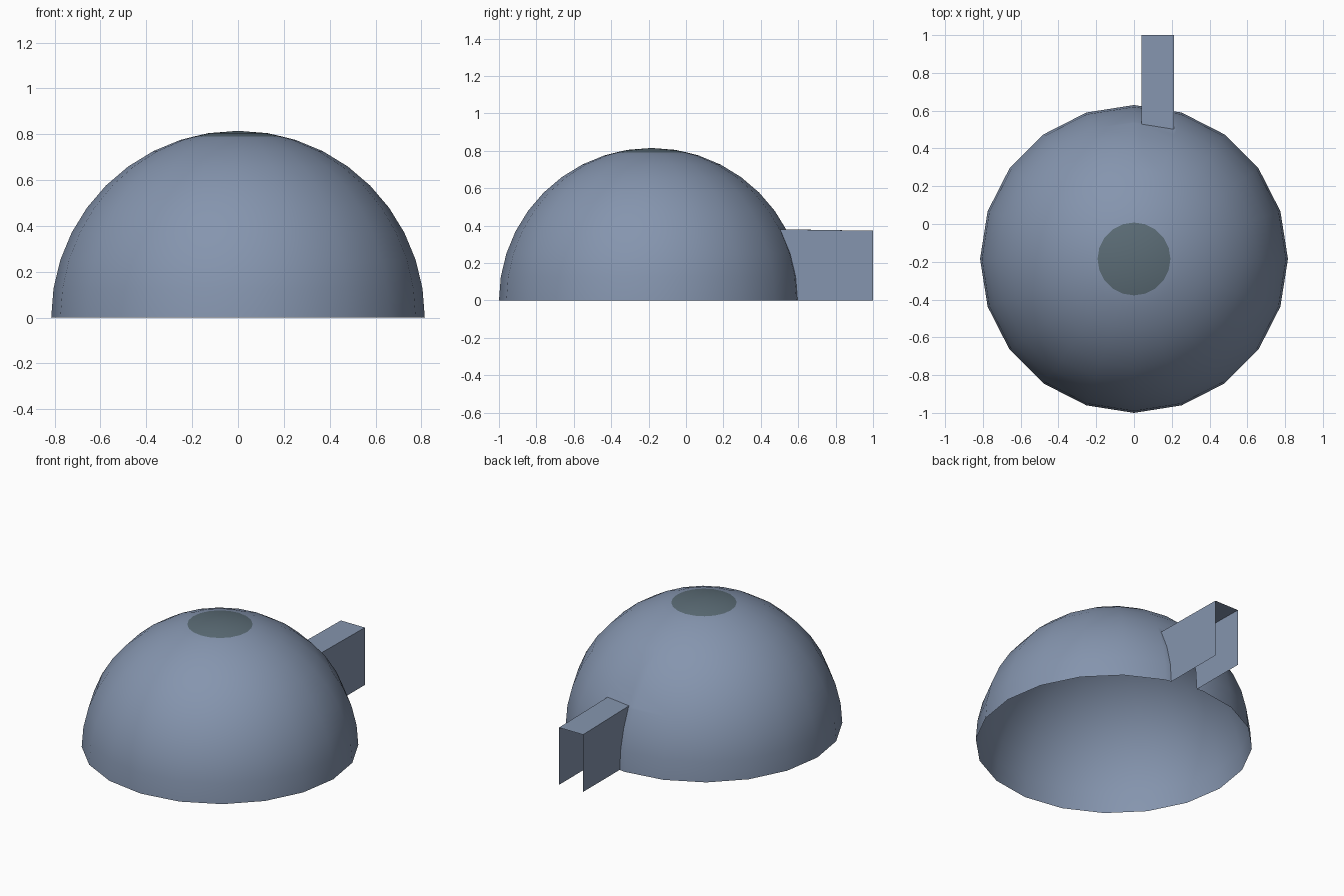
import bpy, bmesh, math
from mathutils import Vector

if "Cube" in bpy.data.objects:
    bpy.data.objects.remove(bpy.data.objects["Cube"])

R, CY, SEG = 0.815, -0.185, 20            # dome radius, centre y, sides
X0, X1, TOP, END = 0.04, 0.213, 0.38, 1.0  # tunnel extents


def material(name, rgb):
    m = bpy.data.materials.new(name)
    m.diffuse_color = (*rgb, 1)
    m.use_nodes = True
    m.node_tree.nodes["Principled BSDF"].inputs["Base Color"].default_value = m.diffuse_color
    return m


shell = material("slate blue", (0.235, 0.300, 0.425))
dark = material("dark grey green", (0.105, 0.150, 0.180))


def add_object(name, bm, mats):
    me = bpy.data.meshes.new(name)
    bm.to_mesh(me)
    bm.free()
    for m in mats:
        me.materials.append(m)
    ob = bpy.data.objects.new(name, me)
    bpy.context.collection.objects.link(ob)
    return ob


# Dome: open half sphere, with one extra ring bounding the dark roof cap
rings = [(R * math.cos(math.radians(9 * i)), R * math.sin(math.radians(9 * i))) for i in range(10)]
rings.insert(9, (0.193, 0.790))
bm = bmesh.new()
loops = []
for r, z in rings:
    loops.append([bm.verts.new((r * math.cos(math.tau * k / SEG),
                                CY + r * math.sin(math.tau * k / SEG), z)) for k in range(SEG)])
apex = bm.verts.new((0, CY, R))
for i in range(len(loops) - 1):
    for k in range(SEG):
        n = (k + 1) % SEG
        f = bm.faces.new((loops[i][k], loops[i][n], loops[i + 1][n], loops[i + 1][k]))
        f.material_index = 1 if i >= 9 else 0
for k in range(SEG):
    bm.faces.new((loops[-1][k], loops[-1][(k + 1) % SEG], apex)).material_index = 1
for f in bm.faces:
    f.smooth = True


# Doorway: slice the back facets along the tunnel outline, then remove the inside
def back_faces():
    out = []
    for f in bm.faces:
        c = f.calc_center_median()
        if c.y > 0.3 and 0 < c.x < 0.25 and c.z < 0.55:
            out.append(f)
    return out


for co, no in (((X0, 0, 0), (1, 0, 0)), ((X1, 0, 0), (1, 0, 0)), ((0, 0, TOP), (0, 0, 1))):
    fs = back_faces()
    geom = fs + list({e for f in fs for e in f.edges}) + list({v for f in fs for v in f.verts})
    bmesh.ops.bisect_plane(bm, geom=geom, plane_co=Vector(co), plane_no=Vector(no))
door = []
for f in back_faces():
    c = f.calc_center_median()
    if X0 < c.x < X1 and c.z < TOP:
        door.append(f)
inside = set(door)
rim = [[v.co.copy() for v in e.verts] for e in {e for f in door for e in f.edges}
       if sum(f in inside for f in e.link_faces) == 1 and max(v.co.z for v in e.verts) > 0.001]
bmesh.ops.delete(bm, geom=door, context='FACES')
add_object("dome", bm, [shell, dark])

# Tunnel: doorway outline drawn straight back, open at the end and below
bm = bmesh.new()
for a, b in rim:
    far = [Vector((p.x, END, p.z * 0.98)) for p in (b, a)]
    bm.faces.new([bm.verts.new(p) for p in (a, b, *far)])
bmesh.ops.remove_doubles(bm, verts=bm.verts, dist=1e-4)
centre = Vector(((X0 + X1) / 2, 0.8, 0.1))
bm.normal_update()
for f in bm.faces:
    d = f.calc_center_median() - centre
    d.y = 0
    if abs(f.normal.x) > 0.5:
        d.z = 0
    if f.normal.dot(d) < 0:
        f.normal_flip()
add_object("entrance_tunnel", bm, [shell])
